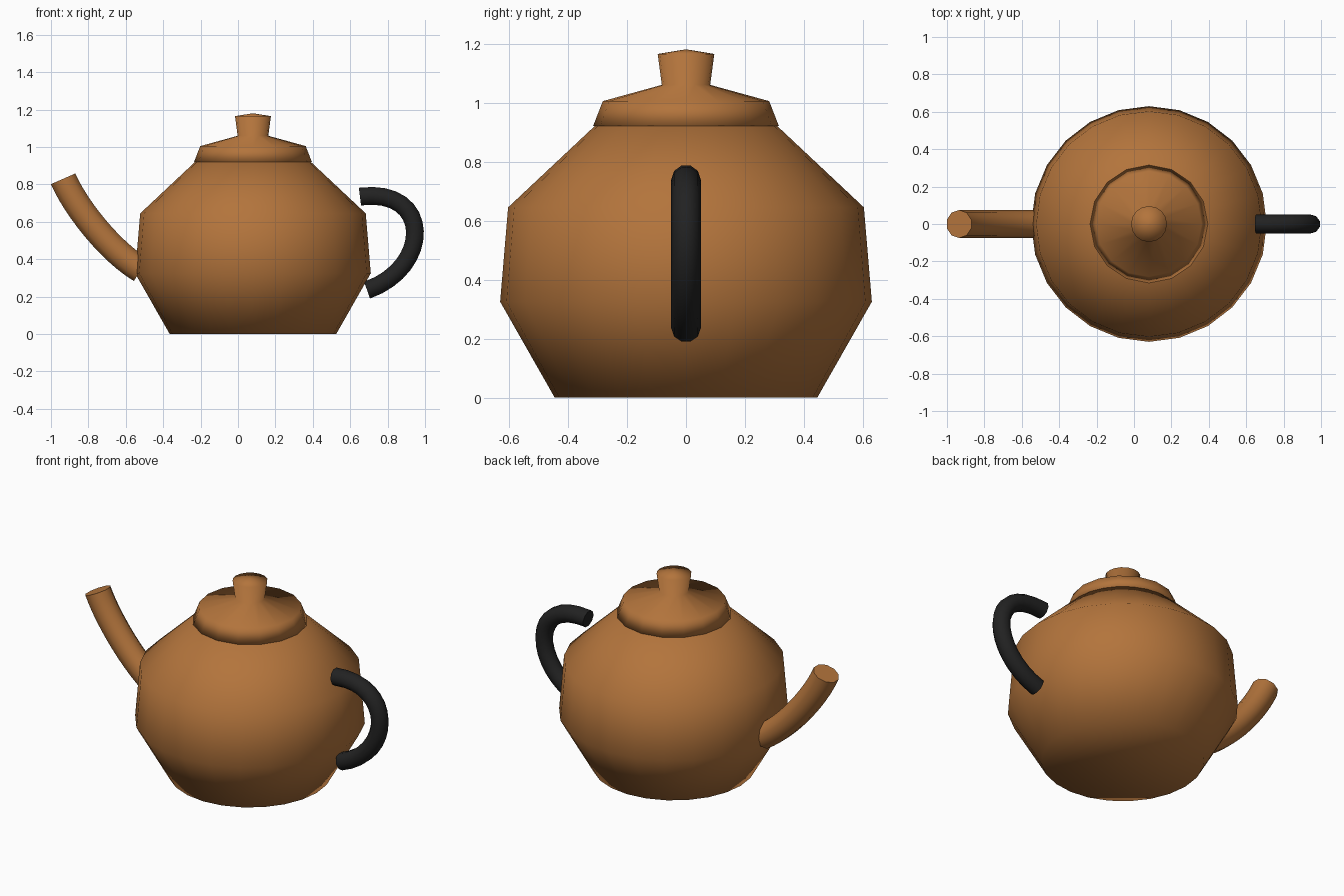
import bpy, bmesh, math
from mathutils import Vector
from mathutils.geometry import interpolate_bezier

cube = bpy.data.objects.get("Cube")
if cube:
    bpy.data.objects.remove(cube)

AXIS_X = 0.08


def material(name, rgb):
    mat = bpy.data.materials.new(name)
    mat.use_nodes = True
    colour = (*rgb, 1)
    mat.diffuse_color = colour
    mat.node_tree.nodes["Principled BSDF"].inputs["Base Color"].default_value = colour
    return mat


def finish(name, bm, mat, flat_caps):
    bmesh.ops.recalc_face_normals(bm, faces=bm.faces)
    for face in bm.faces:
        face.smooth = not (flat_caps and len(face.verts) > 4)
    mesh = bpy.data.meshes.new(name)
    bm.to_mesh(mesh)
    bm.free()
    mesh.materials.append(mat)
    obj = bpy.data.objects.new(name, mesh)
    bpy.context.collection.objects.link(obj)
    return obj


def skin(bm, rings):
    """Bridge consecutive rings with quads and cap both ends."""
    for a, b in zip(rings, rings[1:]):
        for i in range(len(a)):
            j = (i + 1) % len(a)
            bm.faces.new((a[i], a[j], b[j], b[i]))
    bm.faces.new(rings[0])
    bm.faces.new(rings[-1])


def turned(name, profile, sides, mat):
    """Solid of revolution from (radius, height) points."""
    bm = bmesh.new()
    rings = []
    for r, z in profile:
        angles = [math.tau * i / sides for i in range(sides)]
        rings.append([bm.verts.new((AXIS_X + r * math.cos(a), r * math.sin(a), z)) for a in angles])
    skin(bm, rings)
    return finish(name, bm, mat, False)


def tube(name, controls, radius, sides, steps, mat):
    """Round bar along a cubic curve given by (x, z) control points."""
    points = interpolate_bezier(*[Vector((x, 0, z)) for x, z in controls], steps)
    side = Vector((0, 1, 0))
    bm = bmesh.new()
    rings = []
    for i, p in enumerate(points):
        if i == 0:
            along = Vector(controls[1]) - Vector(controls[0])
        elif i == steps - 1:
            along = Vector(controls[3]) - Vector(controls[2])
        else:
            step = points[i + 1] - points[i - 1]
            along = Vector((step.x, step.z))
        along.normalize()
        out = Vector((-along.y, 0, along.x))
        angles = [math.tau * k / sides for k in range(sides)]
        rings.append([bm.verts.new(p + radius * (math.cos(a) * side + math.sin(a) * out)) for a in angles])
    skin(bm, rings)
    return finish(name, bm, mat, True)


copper = material("copper", (0.45, 0.175, 0.045))
black = material("black_grip", (0.016, 0.016, 0.016))

# Pot body
turned("body", [(0.445, 0), (0.63, 0.325), (0.603, 0.645), (0.31, 0.92)], 24, copper)

# Lid with its knob, ending in a shallow point
turned("lid", [(0.315, 0.92), (0.282, 1.005), (0.082, 1.06), (0.096, 1.165), (0.004, 1.18)], 16, copper)

# Spout and handle
tube("spout", [(-0.52, 0.345), (-0.68, 0.44), (-0.865, 0.67), (-0.935, 0.83)], 0.075, 10, 13, copper)
tube("handle", [(0.652, 0.735), (1.04, 0.785), (1.035, 0.355), (0.69, 0.235)], 0.05, 10, 17, black)
